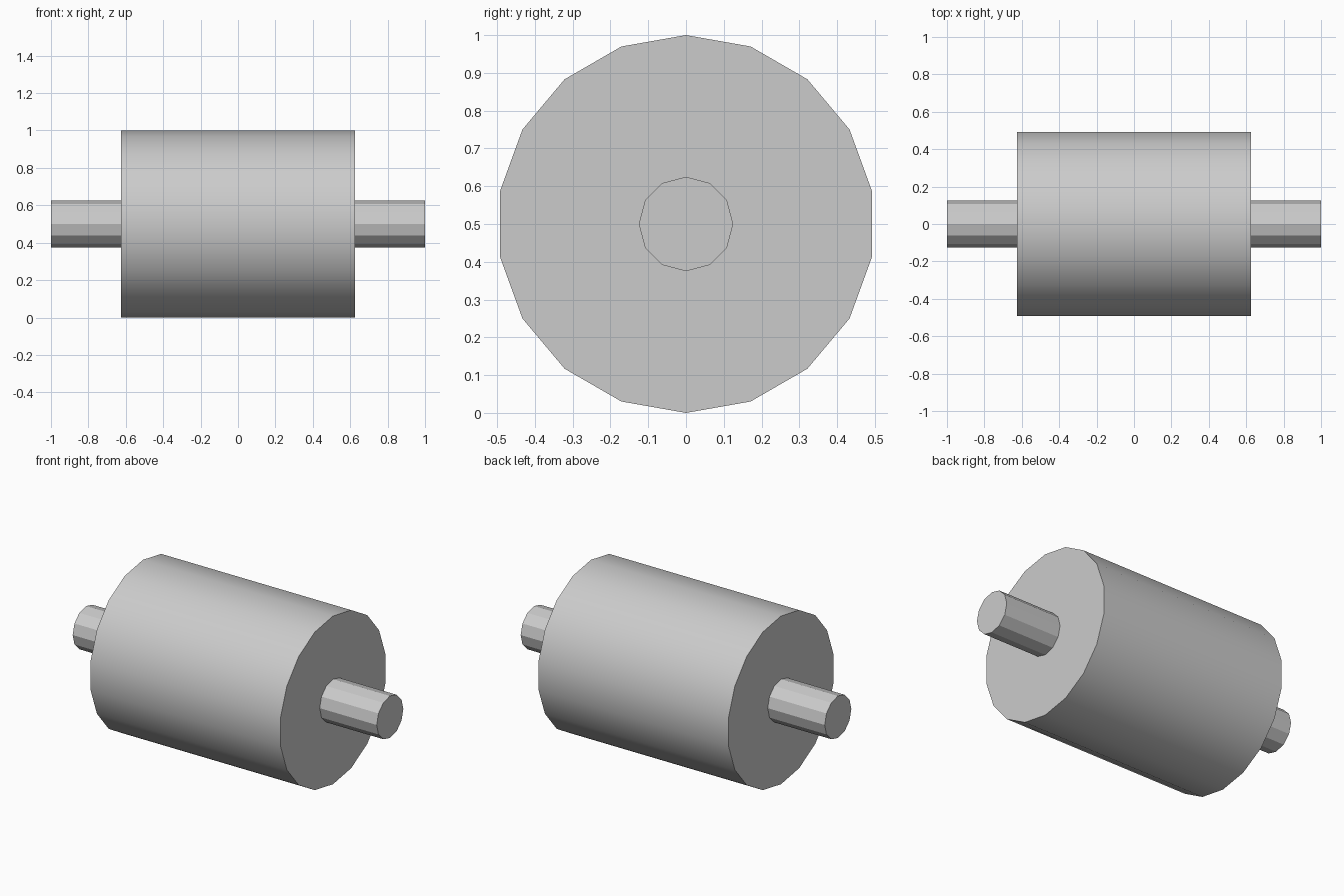
import bpy
import bmesh
from math import sin, cos, pi, radians
from mathutils import Vector

cube = bpy.data.objects.get("Cube")
if cube:
    bpy.data.objects.remove(cube, do_unlink=True)

AXIS_HEIGHT = 0.5

# Plain grey for every part
grey = bpy.data.materials.new("grey")
grey.use_nodes = True
grey.diffuse_color = (0.6, 0.6, 0.6, 1)
grey.node_tree.nodes["Principled BSDF"].inputs["Base Color"].default_value = grey.diffuse_color


def cylinder_along_x(name, radius, half_length, sides, smooth):
    """Polygon with a corner at the top, extruded along x."""
    bm = bmesh.new()
    ring = []
    for i in range(sides):
        a = 2 * pi * i / sides
        ring.append(bm.verts.new((-half_length, radius * sin(a), radius * cos(a))))
    cap = bm.faces.new(ring)
    result = bmesh.ops.extrude_face_region(bm, geom=[cap], use_keep_orig=True)
    moved = [v for v in result["geom"] if isinstance(v, bmesh.types.BMVert)]
    bmesh.ops.translate(bm, verts=moved, vec=Vector((2 * half_length, 0, 0)))
    bmesh.ops.recalc_face_normals(bm, faces=bm.faces)
    mesh = bpy.data.meshes.new(name)
    bm.to_mesh(mesh)
    bm.free()
    mesh.materials.append(grey)
    obj = bpy.data.objects.new(name, mesh)
    obj.location.z = AXIS_HEIGHT
    bpy.context.collection.objects.link(obj)
    if smooth:
        bpy.ops.object.select_all(action="DESELECT")
        obj.select_set(True)
        bpy.context.view_layer.objects.active = obj
        bpy.ops.object.shade_smooth_by_angle(angle=radians(25))
    return obj


# Wide roller drum with rounded shading and sharp rims
cylinder_along_x("drum", 0.5, 0.625, 18, True)

# Faceted axle passing through the drum
cylinder_along_x("axle", 0.125, 1.0, 12, False)
